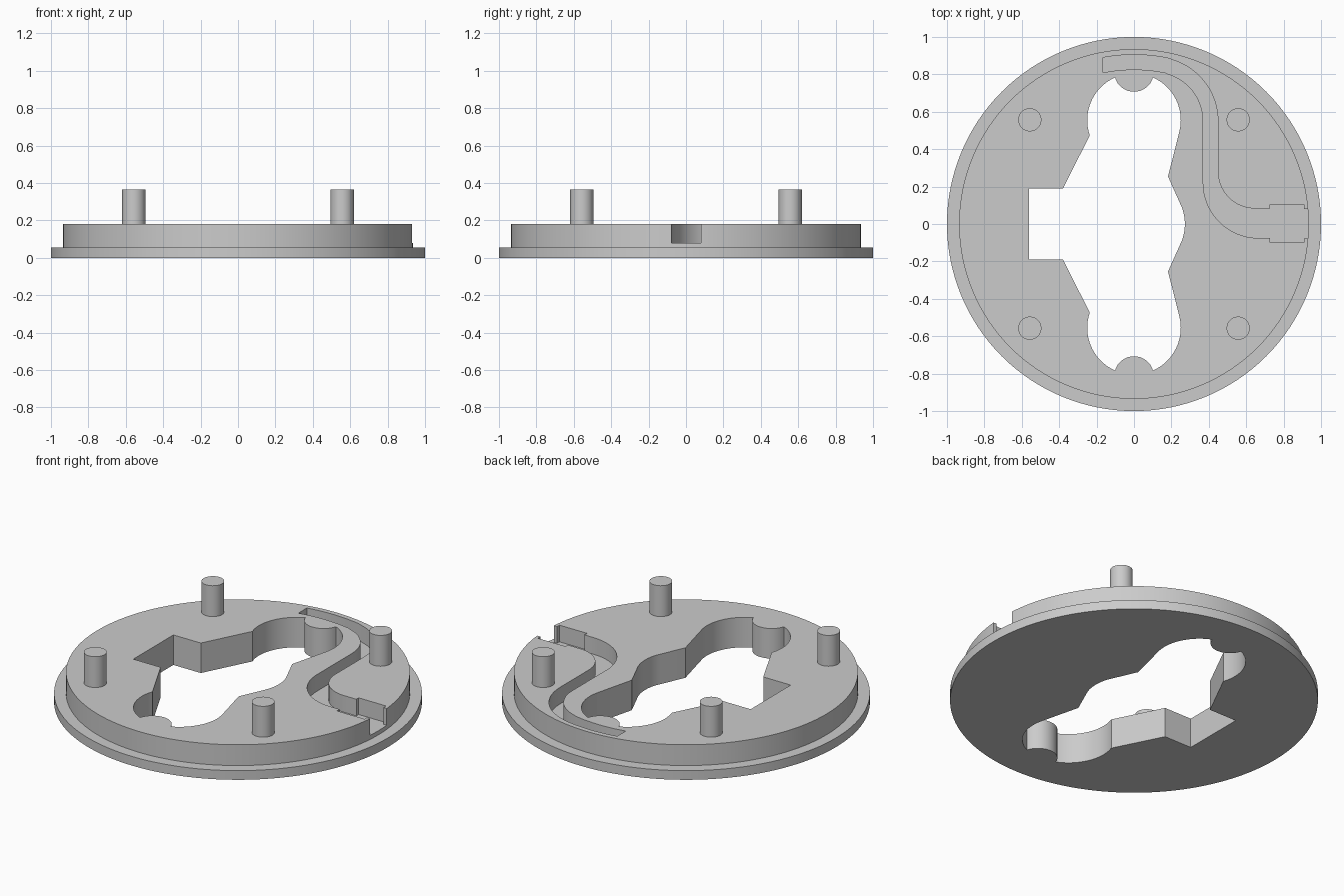
import bpy
import bmesh
from math import sin, cos, radians, pi

cube = bpy.data.objects.get("Cube")
if cube:
    bpy.data.objects.remove(cube, do_unlink=True)

grey = bpy.data.materials.new("light grey")
grey.use_nodes = True
color = (0.6, 0.6, 0.6, 1)
grey.diffuse_color = color
grey.node_tree.nodes["Principled BSDF"].inputs["Base Color"].default_value = color


def arc(cx, cy, r, start, end, n=16):
    angles = [radians(start + (end - start) * i / n) for i in range(n + 1)]
    return [(cx + r * cos(a), cy + r * sin(a)) for a in angles]


def add_object(name, bm):
    bmesh.ops.recalc_face_normals(bm, faces=bm.faces)
    mesh = bpy.data.meshes.new(name)
    bm.to_mesh(mesh)
    bm.free()
    mesh.materials.append(grey)
    obj = bpy.data.objects.new(name, mesh)
    bpy.context.collection.objects.link(obj)
    return obj


def stack(name, rings):
    """Bridge equal-sized (outline, z) rings and cap both ends."""
    bm = bmesh.new()
    loops = [[bm.verts.new((x, y, z)) for x, y in pts] for pts, z in rings]
    n = len(loops[0])
    for low, high in zip(loops, loops[1:]):
        for i in range(n):
            j = (i + 1) % n
            bm.faces.new((low[i], low[j], high[j], high[i]))
    bm.faces.new(loops[0])
    bm.faces.new(loops[-1])
    return add_object(name, bm)


def circle(r, n, cx=0, cy=0):
    return arc(cx, cy, r, 0, 360, n)[:-1]


def activate(obj):
    bpy.ops.object.select_all(action='DESELECT')
    obj.select_set(True)
    bpy.context.view_layer.objects.active = obj


def cut(target, cutter):
    cutter.hide_render = True
    mod = target.modifiers.new("cut", 'BOOLEAN')
    mod.operation = 'DIFFERENCE'
    mod.solver = 'EXACT'
    mod.object = cutter
    activate(target)
    bpy.ops.object.modifier_apply(modifier=mod.name)
    bpy.data.objects.remove(cutter, do_unlink=True)


def smooth(obj):
    activate(obj)
    bpy.ops.object.shade_smooth_by_angle(angle=radians(30))


FLANGE_TOP, TOP, FLOOR = 0.055, 0.18, 0.08

# Stepped round plate: wide flange below, narrower body above
flange, body = circle(1, 128), circle(0.935, 128)
plate = stack("base_plate", [(flange, 0), (flange, FLANGE_TOP),
                             (body, FLANGE_TOP), (body, TOP)])

# Central opening: two round lobes with bumps, a square notch on one side
upper = (arc(0.022, 0, 0.25, 0, 27, 8) + [(0.182, 0.254)]
         + arc(0, 0.555, 0.25, -15, 66)
         + arc(0, 0.813, 0.106, -16, -164)[1:-1]
         + arc(0, 0.555, 0.25, 114, 199)
         + [(-0.38, 0.19), (-0.562, 0.19)])
opening = upper + [(x, -y) for x, y in reversed(upper[1:])]
cut(plate, stack("opening_cutter", [(opening, -0.1), (opening, 0.3)]))

# Curved cable channel leading to a connector pocket and out through the rim
outer_wall = (arc(0, 0, 0.905, 100.6, 78.4, 10)
              + arc(0.107, 0.55, 0.342, 78.4, 0)[1:]
              + arc(0.646, 0.28, 0.197, 180, 270)
              + [(0.727, 0.083), (0.727, 0.105), (0.91, 0.105), (0.91, 0.08), (0.97, 0.08)])
inner_wall = (arc(0, 0, 0.826, 101.6, 78.4, 10)
              + arc(0.107, 0.55, 0.263, 78.4, 0)[1:]
              + arc(0.665, 0.22, 0.295, 180, 270)
              + [(0.727, -0.075), (0.727, -0.1), (0.91, -0.1), (0.91, -0.078), (0.97, -0.078)])
channel = outer_wall + inner_wall[::-1]
cut(plate, stack("channel_cutter", [(channel, FLOOR), (channel, 0.3)]))
smooth(plate)

# Four locating pins
for side, x in (("left", 0.557), ("right", -0.557)):
    for end, y in (("front", -0.557), ("back", 0.557)):
        ring = circle(0.062, 32, x, y)
        pin = stack(f"{end}_{side}_pin", [(ring, TOP - 0.02), (ring, 0.365)])
        smooth(pin)
